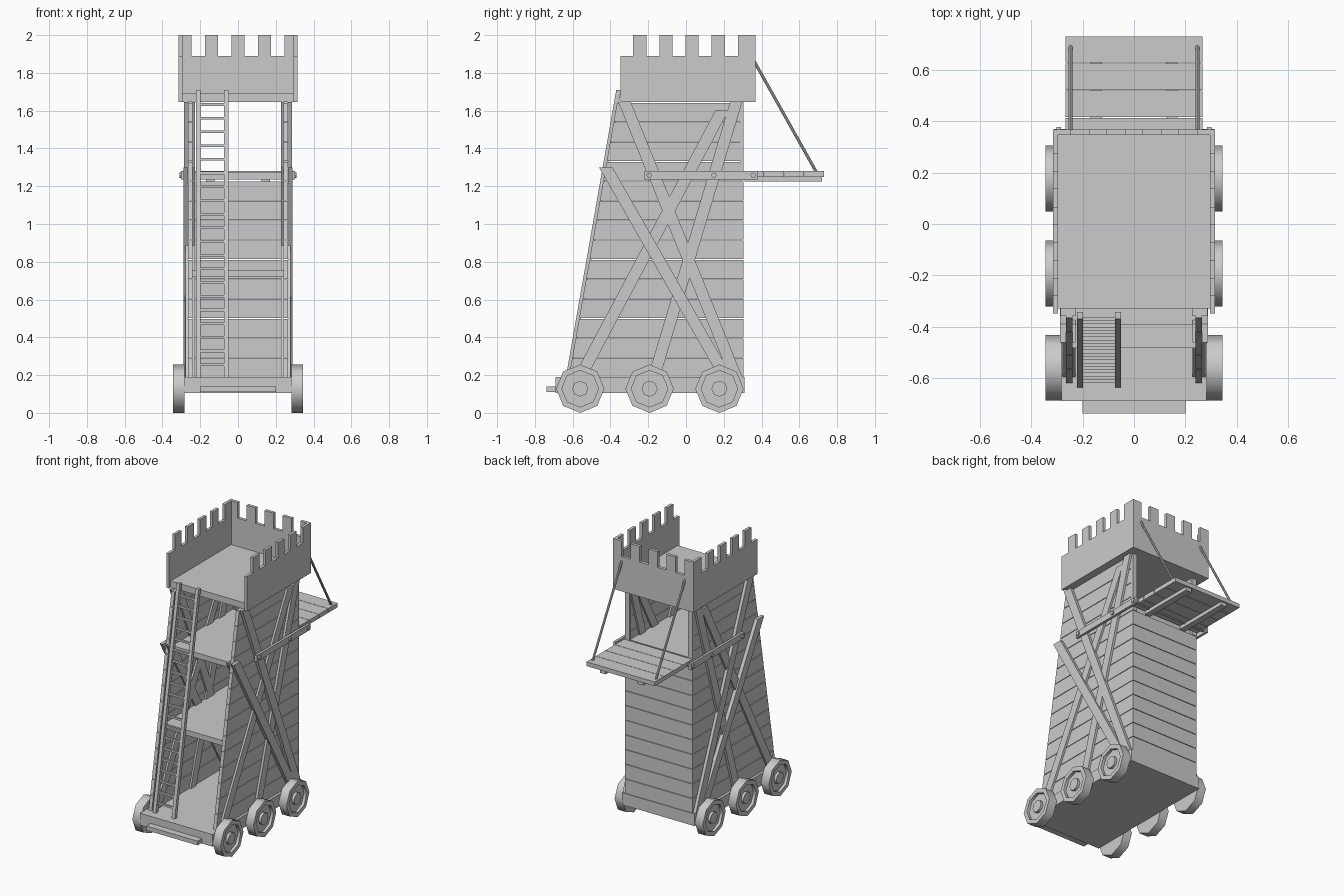
import bpy, bmesh, math
from mathutils import Vector

if "Cube" in bpy.data.objects:
    bpy.data.objects.remove(bpy.data.objects["Cube"], do_unlink=True)

wood = bpy.data.materials.new("grey_wood")
wood.use_nodes = True
GREY = (0.6, 0.6, 0.6, 1)
wood.diffuse_color = GREY
wood.node_tree.nodes["Principled BSDF"].inputs["Base Color"].default_value = GREY


def finish(name, bm):
    bmesh.ops.recalc_face_normals(bm, faces=bm.faces)
    mesh = bpy.data.meshes.new(name)
    bm.to_mesh(mesh)
    bm.free()
    mesh.materials.append(wood)
    ob = bpy.data.objects.new(name, mesh)
    bpy.context.collection.objects.link(ob)
    return ob


def add_prism(bm, pts, axis, lo, hi):
    """Extrude a 2D outline along x (points are y, z) or y (points are x, z)."""
    def at(p, d):
        return (d, p[0], p[1]) if axis == "x" else (p[0], d, p[1])
    a = [bm.verts.new(at(p, lo)) for p in pts]
    b = [bm.verts.new(at(p, hi)) for p in pts]
    bm.faces.new(a)
    bm.faces.new(b)
    for i in range(len(pts)):
        j = (i + 1) % len(pts)
        bm.faces.new((a[i], a[j], b[j], b[i]))


def add_box(bm, x, y, z):
    add_prism(bm, [(y[0], z[0]), (y[1], z[0]), (y[1], z[1]), (y[0], z[1])], "x", *x)


def box(name, x, y, z):
    bm = bmesh.new()
    add_box(bm, x, y, z)
    return finish(name, bm)


def prism(name, pts, axis, lo, hi):
    bm = bmesh.new()
    add_prism(bm, pts, axis, lo, hi)
    return finish(name, bm)


def lathe(name, profile, y, z, sides):
    """Spin (x, radius) points about an axle parallel to x."""
    bm = bmesh.new()
    rings = []
    for x, r in profile:
        rings.append([bm.verts.new((x, y + r * math.sin(math.tau * i / sides),
                                    z + r * math.cos(math.tau * i / sides)))
                      for i in range(sides)])
    for a, b in zip(rings, rings[1:]):
        for i in range(sides):
            j = (i + 1) % sides
            bm.faces.new((a[i], a[j], b[j], b[i]))
    bm.faces.new(rings[0])
    bm.faces.new(rings[-1])
    return finish(name, bm)


def mirrored(ob):
    """Mirror a left-hand part onto the right-hand side."""
    ob.modifiers.new("mirror", "MIRROR").use_axis[0] = True
    return ob


BASE, TOP, BACK = 0.19, 1.645, 0.305


def front_y(z):
    return -0.62 + (z - BASE) * 0.1755


# Chassis and front step
box("chassis", (-0.283, 0.283), (-0.69, 0.31), (0.105, BASE))
box("front_step", (-0.2, 0.2), (-0.738, -0.69), (0.11, 0.14))

# Side walls of stacked planks, with a sloping front edge
step = (TOP - BASE) / 14
gap = 0.004
bm = bmesh.new()
for i in range(14):
    lo, hi = BASE + i * step, BASE + (i + 1) * step - gap
    add_prism(bm, [(front_y(lo), lo), (BACK - 0.02, lo), (BACK - 0.02, hi), (front_y(hi), hi)],
              "x", 0.24, 0.265)
mirrored(finish("side_wall_planks", bm))

# Back wall planks below the drawbridge opening
bm = bmesh.new()
for i in range(10):
    lo = BASE + i * step
    add_box(bm, (-0.265, 0.265), (BACK - 0.02, BACK), (lo, lo + step - gap))
finish("back_wall_planks", bm)
mirrored(box("back_post", (0.23, 0.265), (BACK - 0.02, BACK), (BASE + 10 * step, TOP)))

# Floors
for name, z in (("lower_floor", 0.72), ("middle_floor", 1.235)):
    box(name, (-0.24, 0.24), (front_y(z) + 0.045, BACK - 0.02), (z, z + 0.037))
box("top_floor", (-0.297, 0.297), (-0.33, 0.35), (TOP, 1.69))


# Diagonal braces outside and inside each side wall
def brace(name, start, end, x):
    a, b = Vector(start), Vector(end)
    d = (b - a).normalized()

    def edge(offset):
        # edge of the beam, ended level at both ends
        n = a + Vector((-d.y, d.x)) * offset
        return [n + d * ((h - n.y) / d.y) for h in (a.y, b.y)]
    l, r = edge(0.031), edge(-0.031)
    mirrored(prism(name, [l[0], l[1], r[1], r[0]], "x", *x))


BRACES = (("long_rear_brace", (-0.56, BASE), (0.19, 1.6), 0.279),
          ("steep_rear_brace", (-0.17, BASE), (0.265, TOP), 0.281),
          ("steep_front_brace", (0.265, BASE), (-0.325, TOP), 0.286),
          ("long_front_brace", (0.21, BASE), (-0.425, 1.3), 0.289))
for name, a, b, outer in BRACES:
    brace(name, a, b, (0.265, outer))
    brace("inner_" + name, a, b, (0.228, 0.24))

# Crenellated parapet on three sides
LOW, HIGH = 1.89, 2.0


def parapet(name, start, end, merlons, axis, lo, hi):
    pts = [(end, TOP), (start, TOP)]
    if merlons[0][0] > start:
        pts.append((start, LOW))
    for i, (a, b) in enumerate(merlons):
        pts += [(a, LOW)] if a > start else []
        pts += [(a, HIGH), (b, HIGH)]
        pts += [(b, LOW)] if b < end else []
    return prism(name, pts, axis, lo, hi)


side = [(-0.28 + i * 0.1385, -0.21 + i * 0.1385) for i in range(4)] + [(0.275, 0.368)]
mirrored(parapet("side_parapet", -0.348, 0.368, side, "x", 0.295, 0.315))
back = [(-0.315 + i * 0.14, -0.245 + i * 0.14) for i in range(5)]
back[-1] = (0.245, 0.295)
back[0] = (-0.295, -0.245)
parapet("back_parapet", -0.295, 0.295, back, "y", 0.346, 0.368)


# Ladder leaning on the front
def ladder_y(z):
    return front_y(z) - 0.003


bm = bmesh.new()
z0, z1 = BASE, 1.71
for x in (-0.21, -0.062):
    add_prism(bm, [(ladder_y(z0) - 0.013, z0), (ladder_y(z0) + 0.013, z0),
                   (ladder_y(z1) + 0.013, z1), (ladder_y(z1) - 0.013, z1)],
              "x", x - 0.012, x + 0.012)
finish("ladder_rails", bm)
bm = bmesh.new()
for i in range(20):
    z = 0.255 + i * 0.0725
    y = ladder_y(z)
    add_box(bm, (-0.2, -0.07), (y - 0.007, y + 0.007), (z - 0.007, z + 0.007))
finish("ladder_rungs", bm)

# Drawbridge: deck planks, battens, side bars, hinge and stays
bm = bmesh.new()
for i in range(4):
    y = 0.31 + i * 0.106
    add_box(bm, (-0.267, 0.267), (y, y + 0.103), (1.25, 1.28))
finish("drawbridge_planks", bm)
mirrored(box("drawbridge_batten", (0.125, 0.17), (0.31, 0.72), (1.225, 1.25)))
mirrored(box("drawbridge_side_bar", (0.285, 0.302), (-0.22, 0.378), (1.236, 1.28)))
lathe("drawbridge_hinge", [(-0.3, 0.014), (0.3, 0.014)], 0.355, 1.258, 8)
for i, y in enumerate((-0.195, 0.148, 0.355)):
    mirrored(lathe("bar_bolt_%d" % (i + 1), [(0.26, 0.014), (0.311, 0.014)], y, 1.258, 8))
a, b = Vector((0.247, 0.362, 1.86)), Vector((0.247, 0.69, 1.275))
bm = bmesh.new()
bmesh.ops.create_cone(bm, cap_ends=True, segments=8, radius1=0.008, radius2=0.008,
                      depth=(b - a).length)
bm.transform((b - a).to_track_quat("Z", "Y").to_matrix().to_4x4())
bmesh.ops.translate(bm, verts=bm.verts, vec=(a + b) / 2)
mirrored(finish("drawbridge_stay", bm))

# Eight-sided wheels with a recessed web and raised hub
WHEEL = [(0.283, 0.128), (0.345, 0.128), (0.345, 0.097), (0.325, 0.097),
         (0.325, 0.042), (0.343, 0.042)]
for name, y in (("front_wheel", -0.56), ("middle_wheel", -0.193), ("rear_wheel", 0.177)):
    wheel = mirrored(lathe(name, WHEEL, y, 0.128, 8))
    bpy.ops.object.select_all(action="DESELECT")
    wheel.select_set(True)
    bpy.context.view_layer.objects.active = wheel
    bpy.ops.object.shade_smooth_by_angle(angle=math.radians(50))
